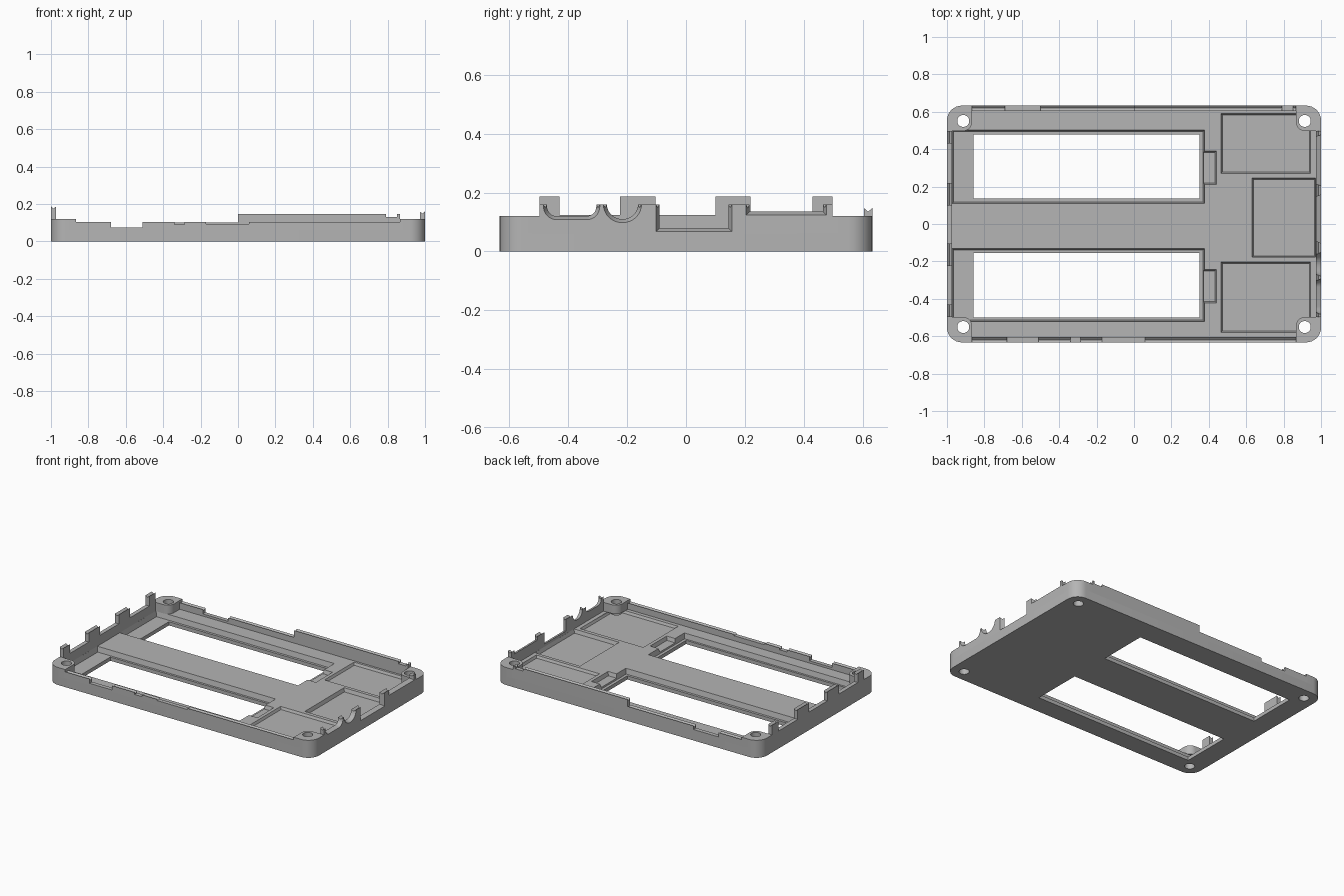
import bpy, bmesh, math
from math import pi, cos, sin

if "Cube" in bpy.data.objects:
    bpy.data.objects.remove(bpy.data.objects["Cube"])

HX, HY = 1.0, 0.633            # half size
WALL, FLOOR, RIM = 0.028, 0.06, 0.12
CX, CY = 0.865, 0.497          # where the corner bosses begin

grey = bpy.data.materials.new("light grey plastic")
grey.use_nodes = True
grey.diffuse_color = (0.46, 0.46, 0.46, 1)
grey.node_tree.nodes["Principled BSDF"].inputs["Base Color"].default_value = grey.diffuse_color


def loft(name, pairs):
    """One object made of closed prisms, each spanning two matching rings."""
    bm = bmesh.new()
    for ring_a, ring_b in pairs:
        a = [bm.verts.new(p) for p in ring_a]
        b = [bm.verts.new(p) for p in ring_b]
        n = len(a)
        bm.faces.new(a)
        bm.faces.new(b[::-1])
        for i in range(n):
            j = (i + 1) % n
            bm.faces.new((a[i], b[i], b[j], a[j]))
    bmesh.ops.recalc_face_normals(bm, faces=bm.faces)
    mesh = bpy.data.meshes.new(name)
    bm.to_mesh(mesh)
    bm.free()
    mesh.materials.append(grey)
    ob = bpy.data.objects.new(name, mesh)
    bpy.context.collection.objects.link(ob)
    return ob


def finish(ob):
    ob.data.polygons.foreach_set("use_smooth", [True] * len(ob.data.polygons))
    ob.data.set_sharp_from_angle(angle=math.radians(30))


def cut(ob, cutters):
    """Subtract the cutters, bake the result and drop the cutters."""
    for c in cutters:
        c.hide_render = True
        mod = ob.modifiers.new("cut", 'BOOLEAN')
        mod.operation, mod.solver, mod.object = 'DIFFERENCE', 'EXACT', c
    graph = bpy.context.evaluated_depsgraph_get()
    mesh = bpy.data.meshes.new_from_object(ob.evaluated_get(graph))
    ob.modifiers.clear()
    ob.data = mesh
    for c in cutters:
        bpy.data.objects.remove(c)


def arc(x, y, r, start, end, n=8):
    if r <= 0:
        return [(x, y)]
    return [(x + r * cos(start + (end - start) * i / n),
             y + r * sin(start + (end - start) * i / n)) for i in range(n + 1)]


def at_z(points, z):
    return [(x, y, z) for x, y in points]


def rect(x0, x1, y0, y1, grow=0):
    return [(x0 - grow, y0 - grow), (x1 + grow, y0 - grow),
            (x1 + grow, y1 + grow), (x0 - grow, y1 + grow)]


def pocket(x0, x1, y0, y1, bottom, taper=0.008):
    """Cutter for a recess with slightly sloped sides."""
    return loft("pocket_cutter", [(at_z(rect(x0, x1, y0, y1, -taper), bottom),
                                   at_z(rect(x0, x1, y0, y1), FLOOR + 0.001))])


def screw_hole(sx, sy):
    c = arc(sx * 0.913, sy * 0.551, 0.032, 0, 2 * pi, 32)[:-1]
    return loft("hole_cutter", [(at_z(c, -0.1), at_z(c, 0.3))])


CORNERS = [(sx, sy) for sx in (-1, 1) for sy in (-1, 1)]

# Floor plate with rounded corners
R = 0.08
outline = []
for k, (sx, sy) in enumerate([(1, 1), (-1, 1), (-1, -1), (1, -1)]):
    outline += arc(sx * (HX - R), sy * (HY - R), R, k * pi / 2, (k + 1) * pi / 2)
floor = loft("floor_plate", [(at_z(outline, 0), at_z(outline, FLOOR))])
cutters = [screw_hole(*c) for c in CORNERS]
# Long bays with open windows and a small contact recess each
for y0, y1, w0, w1 in ((0.11, 0.503, 0.135, 0.478), (-0.522, -0.132, -0.5, -0.155)):
    mid = (y0 + y1) / 2 - 0.005
    cutters.append(pocket(-HX + WALL, 0.378, y0, y1, 0.025))
    cutters.append(pocket(0.34, 0.442, mid - 0.09, mid + 0.09, 0.035))
    window = rect(-0.858, 0.35, w0, w1)
    cutters.append(loft("window_cutter", [(at_z(window, -0.1), at_z(window, 0.1))]))
# Shallow component recesses
cutters += [pocket(0.465, 0.945, 0.27, 0.59, 0.043),
            pocket(0.465, 0.945, -0.58, -0.203, 0.043),
            pocket(0.63, HX - WALL, -0.178, 0.247, 0.036)]
cut(floor, cutters)
finish(floor)

# Corner bosses
for sx, sy in CORNERS:
    quarter = [(CX, HY)] + arc(HX - R, HY - R, R, pi / 2, 0) + [(HX, CY)]
    quarter += arc(CX + 0.05, CY + 0.05, 0.05, 1.5 * pi, pi)
    ring = [(sx * x, sy * y) for x, y in quarter]
    boss = loft("corner_boss", [(at_z(ring, FLOOR), at_z(ring, RIM))])
    cut(boss, [screw_hole(sx, sy)])
    finish(boss)


def wall(name, outer, start, steps, along_x, thick=WALL):
    """Wall made of (end, height, grooved) steps along one side."""
    inner = outer - math.copysign(thick, outer)
    pairs = []
    for end, top, groove in steps:
        section = [(outer, FLOOR), (inner, FLOOR), (inner, top),
                   ((outer + inner) / 2, top - (0.012 if groove else 0)), (outer, top)]
        pairs.append([[(t, u, z) if along_x else (u, t, z) for u, z in section]
                      for t in (start, end)])
        start = end
    return loft(name, pairs)


# Long walls with stepped rims
wall("front_wall", -HY, -CX,
     [(-0.68, 0.105, True), (-0.51, 0.075, False), (-0.34, 0.105, True),
      (-0.285, 0.09, False), (-0.17, 0.103, True), (0.06, 0.094, False),
      (CX, 0.103, True)], True)
wall("back_wall", HY, -CX,
     [(-0.69, 0.105, True), (-0.5, 0.075, False), (0.0, 0.1, True),
      (0.79, 0.147, True), (0.85, 0.13, False), (CX, 0.147, True)], True)

# Tabbed end wall
wall("tabbed_end_wall", -HX, -CY,
     [(-0.43, 0.187, True), (-0.225, RIM + 0.004, False), (-0.103, 0.187, True),
      (0.1, RIM + 0.004, False), (0.22, 0.187, True), (0.43, RIM, False),
      (CY, 0.187, True)], False)


# Port end wall with chamfered openings
def port(y0, y1, bottom, r):
    def ring(x, d):
        a, b, z, q = y0 + d, y1 - d, bottom + d, max(r - d, 0)
        pts = [(a, 0.25)] + arc(a + q, z + q, q, pi, 1.5 * pi)
        pts += arc(b - q, z + q, q, 1.5 * pi, 2 * pi) + [(b, 0.25)]
        return [(x, y, h) for y, h in pts]
    return loft("port_cutter", [(ring(HX - WALL - 0.005, 0.015), ring(HX + 0.002, 0))])


ports = wall("port_end_wall", HX, -CY, [(CY, 0.16, True)], False)
cut(ports, [port(-0.485, -0.292, 0.107, 0.045),
            port(-0.282, -0.15, 0.097, 0.064),
            port(-0.103, 0.157, 0.066, 0),
            port(0.203, 0.478, 0.122, 0)])
finish(ports)
